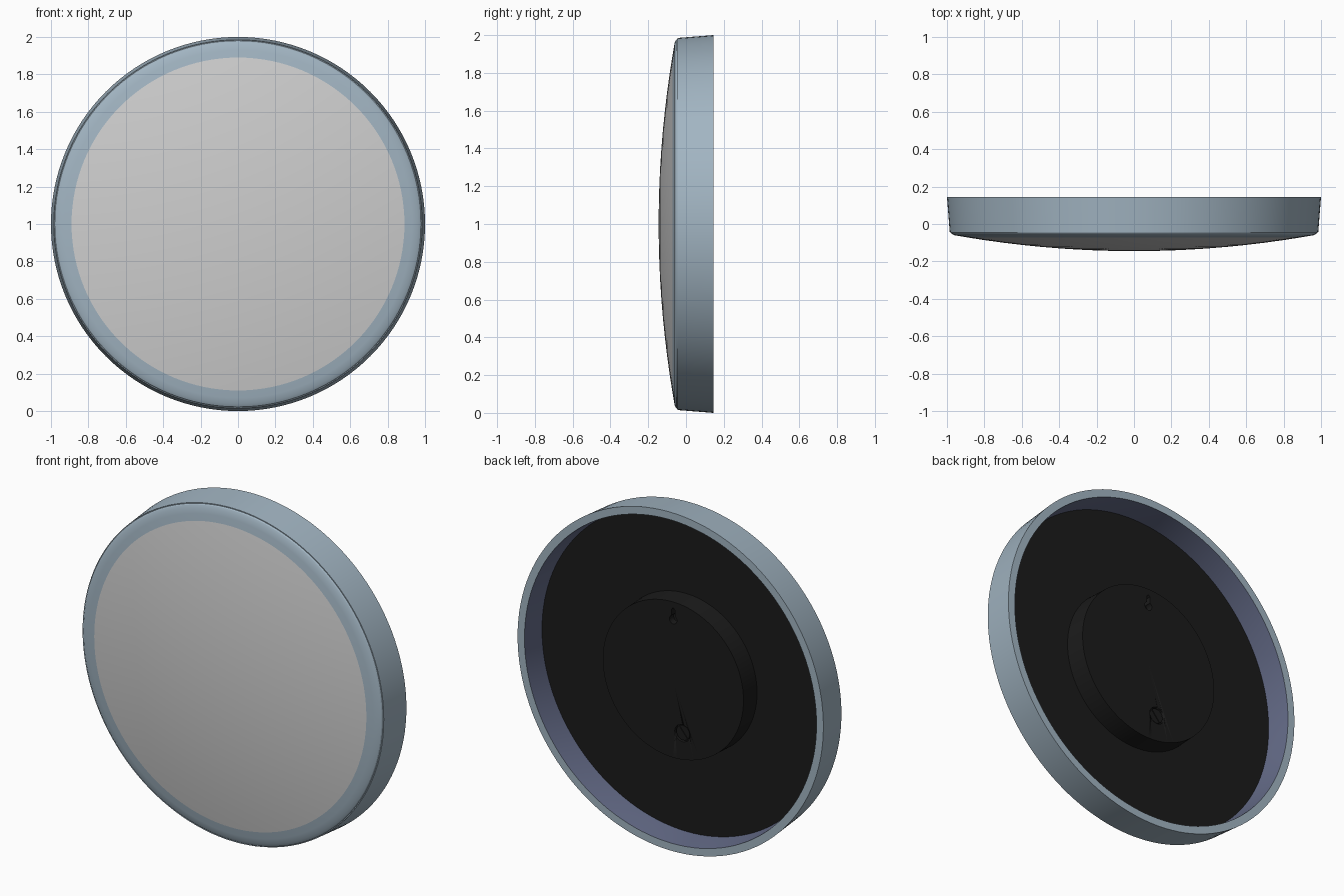
import bpy, bmesh, math

if "Cube" in bpy.data.objects:
    bpy.data.objects.remove(bpy.data.objects["Cube"])

SEG = 128


def mat(name, rgb):
    m = bpy.data.materials.new(name)
    m.diffuse_color = (*rgb, 1)
    m.use_nodes = True
    m.node_tree.nodes["Principled BSDF"].inputs["Base Color"].default_value = m.diffuse_color
    return m


GREY = mat("light grey", (0.62, 0.62, 0.62))
BLUE = mat("blue grey", (0.36, 0.46, 0.54))
SLATE = mat("slate violet", (0.13, 0.15, 0.25))
BLACK = mat("black", (0.011, 0.011, 0.011))


def finish(bm, name, mats, smooth=True):
    bmesh.ops.recalc_face_normals(bm, faces=bm.faces)
    me = bpy.data.meshes.new(name)
    bm.to_mesh(me)
    bm.free()
    ob = bpy.data.objects.new(name, me)
    bpy.context.collection.objects.link(ob)
    for m in mats:
        me.materials.append(m)
    if smooth:
        bpy.ops.object.select_all(action='DESELECT')
        ob.select_set(True)
        bpy.context.view_layer.objects.active = ob
        bpy.ops.object.shade_smooth_by_angle(angle=math.radians(25))
    return ob


def lathe(name, prof, mats, rule=lambda i: 0, closed=False, cx=0, cz=1, seg=SEG):
    """Revolve (radius, y) points about the front-back axis; rule(i) gives the material of band i."""
    bm = bmesh.new()
    rings = []
    for r, y in prof:
        n = seg if r > 0 else 1
        rings.append([bm.verts.new((cx + r * math.cos(2 * math.pi * k / seg), y,
                                    cz + r * math.sin(2 * math.pi * k / seg))) for k in range(n)])
    for i in range(len(prof) if closed else len(prof) - 1):
        a, b = rings[i], rings[(i + 1) % len(rings)]
        for k in range(seg):
            j = (k + 1) % seg
            quad = [a[k % len(a)], a[j % len(a)], b[j % len(b)], b[k % len(b)]]
            f = bm.faces.new(list(dict.fromkeys(quad)))
            f.material_index = rule(i)
    return finish(bm, name, mats)


def prism(name, outline, y0, y1, material):
    """Extrude an (x, z) outline from y0 to y1."""
    bm = bmesh.new()
    f = bm.faces.new([bm.verts.new((x, y0, z)) for x, z in outline])
    g = bmesh.ops.extrude_face_region(bm, geom=[f])
    for v in g["geom"]:
        if isinstance(v, bmesh.types.BMVert):
            v.co.y = y1
    return finish(bm, name, [material], smooth=False)


# Domed front: grey centre with a blue-grey border band
radii = [0, 0.1, 0.2, 0.3, 0.4, 0.5, 0.6, 0.7, 0.8, 0.89, 0.93, 0.96]
dome = [(r, -0.145 + 0.0922 * r * r) for r in radii] + [(0.975, -0.052), (0.98, -0.045), (0.94, -0.03), (0, -0.03)]
lathe("domed_front", dome, [GREY, BLUE], lambda i: 0 if i < 9 else 1)

# Tapered outer rim with a darker inner wall
lathe("rim", [(0.985, -0.045), (1.0, 0.145), (0.955, 0.145), (0.94, -0.02), (0.94, -0.045)],
      [BLUE, SLATE], lambda i: 1 if i == 2 else 0, closed=True)

# Recessed back plate
lathe("back_plate", [(0, 0.0), (0.944, 0.0), (0.944, -0.02), (0, -0.02)], [BLACK])

# Central hub on the back
hub = lathe("hub", [(0, 0.12), (0.46, 0.12), (0.465, -0.005), (0, -0.005)], [BLACK])

# Keyhole hanger recess: round bottom, narrow top slot
cz, r, w = 1.355, 0.025, 0.011
start = math.asin(w / r)
arc = [math.pi / 2 + start + (2 * math.pi - 2 * start) * k / 20 for k in range(21)]
keyhole = [(r * math.cos(a), cz + r * math.sin(a)) for a in arc]
keyhole += [(w, cz + 0.06), (0, cz + 0.07), (-w, cz + 0.06)]
key_cut = prism("keyhole_cutter", keyhole, 0.08, 0.16, BLACK)

# Screw seat recess with a slotted screw head
sx, sz = -0.06, 0.70
seat_cut = lathe("screw_seat_cutter", [(0, 0.16), (0.05, 0.16), (0.05, 0.1), (0, 0.1)], [BLACK],
                 cx=sx, cz=sz, seg=32)
lathe("screw_head", [(0, 0.114), (0.043, 0.114), (0.043, 0.095), (0, 0.095)], [BLACK], cx=sx, cz=sz, seg=32)
ca, sa = math.cos(math.radians(50)), math.sin(math.radians(50))
corners = [(-0.04, -0.008), (0.04, -0.008), (0.04, 0.008), (-0.04, 0.008)]
prism("screw_slot", [(sx + u * ca - v * sa, sz + u * sa + v * ca) for u, v in corners], 0.11, 0.119, BLACK)

for c in (key_cut, seat_cut):
    mod = hub.modifiers.new("recess", 'BOOLEAN')
    mod.operation, mod.object, mod.solver = 'DIFFERENCE', c, 'EXACT'
    c.hide_render = True
    c.hide_viewport = True
